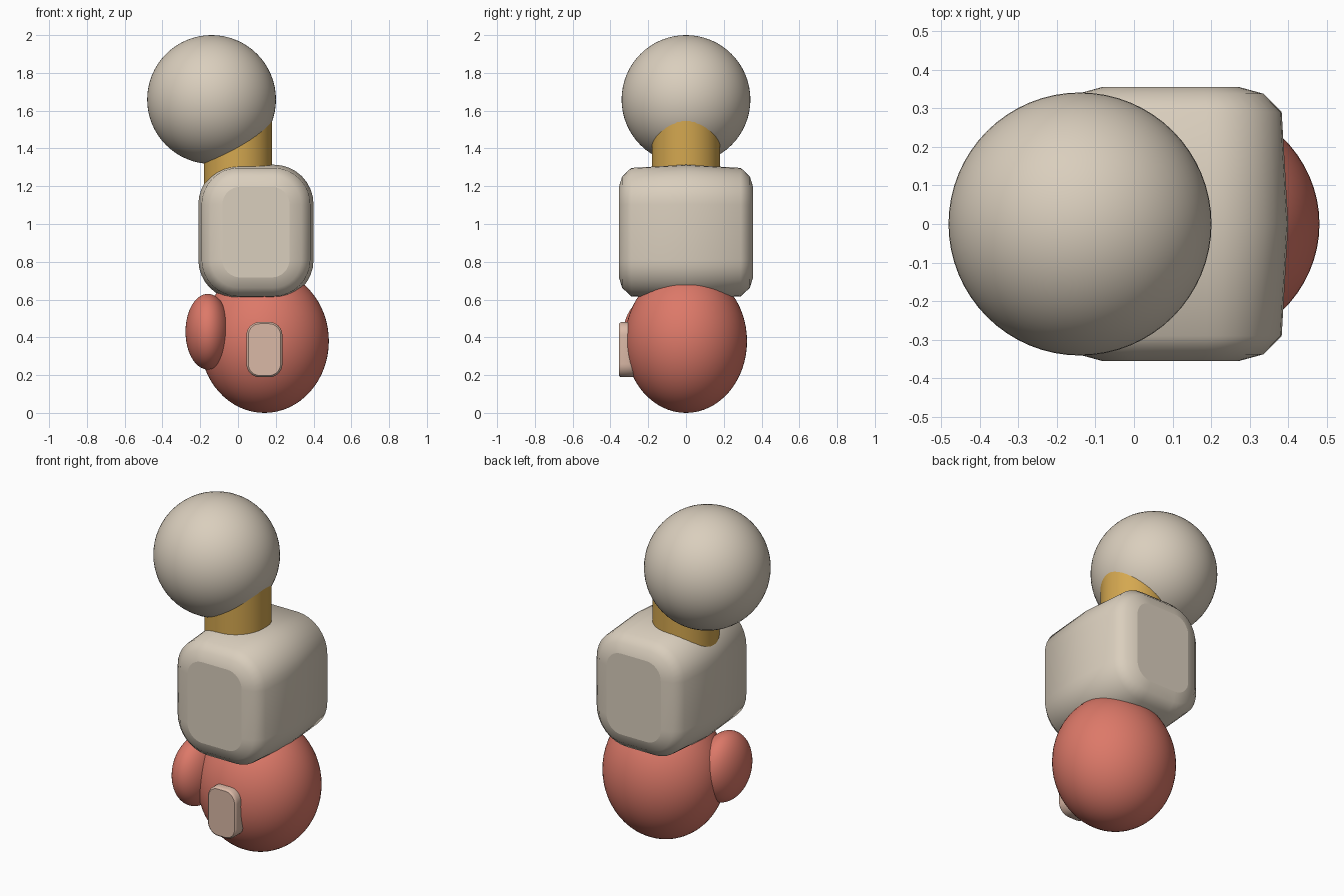
import bpy, bmesh, math

if "Cube" in bpy.data.objects:
    bpy.data.objects.remove(bpy.data.objects["Cube"])


def material(name, rgb):
    m = bpy.data.materials.new(name)
    m.diffuse_color = (*rgb, 1)
    m.use_nodes = True
    m.node_tree.nodes["Principled BSDF"].inputs["Base Color"].default_value = m.diffuse_color
    return m


BEIGE = material("warm_beige", (0.70, 0.62, 0.51))
RED = material("coral_red", (0.72, 0.19, 0.14))
GOLD = material("ochre_gold", (0.66, 0.39, 0.08))
PEACH = material("pale_peach", (0.70, 0.48, 0.38))


def ellipsoid(name, centre, radii, mat):
    bpy.ops.mesh.primitive_uv_sphere_add(segments=64, ring_count=32, location=centre)
    ob = bpy.context.object
    ob.name = name
    ob.scale = radii
    bpy.ops.object.transform_apply(location=False, rotation=False, scale=True)
    bpy.ops.object.shade_smooth()
    ob.data.materials.append(mat)
    return ob


def rounded_block(name, centre, rings, mat, steps=8):
    """Loft rounded rectangles (y, half width, half height, corner radius) along y."""
    bm = bmesh.new()
    loops = []
    for y, hw, hh, r in rings:
        loop = []
        for q, (sx, sz) in enumerate(((1, 1), (-1, 1), (-1, -1), (1, -1))):
            for i in range(steps + 1):
                a = math.pi / 2 * (q + i / steps)
                loop.append(bm.verts.new((sx * (hw - r) + r * math.cos(a), y,
                                          sz * (hh - r) + r * math.sin(a))))
        loops.append(loop)
    for a, b in zip(loops, loops[1:]):
        for i in range(len(a)):
            j = (i + 1) % len(a)
            bm.faces.new((a[i], a[j], b[j], b[i])).smooth = True
    # flat end panels
    bm.faces.new(loops[0])
    bm.faces.new(loops[-1])
    bmesh.ops.recalc_face_normals(bm, faces=bm.faces)
    me = bpy.data.meshes.new(name)
    bm.to_mesh(me)
    bm.free()
    me.materials.append(mat)
    ob = bpy.data.objects.new(name, me)
    ob.location = centre
    bpy.context.collection.objects.link(ob)
    return ob


# round head
ellipsoid("head", (-0.14, 0, 1.659), (0.341, 0.341, 0.341), BEIGE)

# neck post running from the torso into the head
bpy.ops.mesh.primitive_cylinder_add(vertices=48, radius=0.181, depth=0.5, location=(0, 0, 1.35))
neck = bpy.context.object
neck.name = "neck"
neck.data.materials.append(GOLD)
bpy.ops.object.shade_smooth_by_angle(angle=math.radians(40))

# soft block torso, mirrored front to back
half = [(0.355, 0.178, 0.24, 0.095), (0.338, 0.24, 0.295, 0.15), (0.29, 0.288, 0.34, 0.195)]
torso_rings = [(-y, w, h, r) for y, w, h, r in half] + [(0, 0.305, 0.357, 0.21)] + half[::-1]
rounded_block("torso", (0.095, 0, 0.957), torso_rings, BEIGE)

# rounded base and the lobe on its side
ellipsoid("base", (0.14, 0, 0.38), (0.341, 0.323, 0.38), RED)
ellipsoid("side_lobe", (-0.16, -0.14, 0.43), (0.118, 0.19, 0.2), RED)

# small pad on the front of the base
pad_rings = [(-0.055, 0.085, 0.137, 0.06), (-0.05, 0.092, 0.143, 0.067),
             (-0.042, 0.095, 0.146, 0.07), (0.04, 0.095, 0.146, 0.07),
             (0.05, 0.085, 0.137, 0.06)]
rounded_block("front_pad", (0.14, -0.3, 0.335), pad_rings, PEACH)
